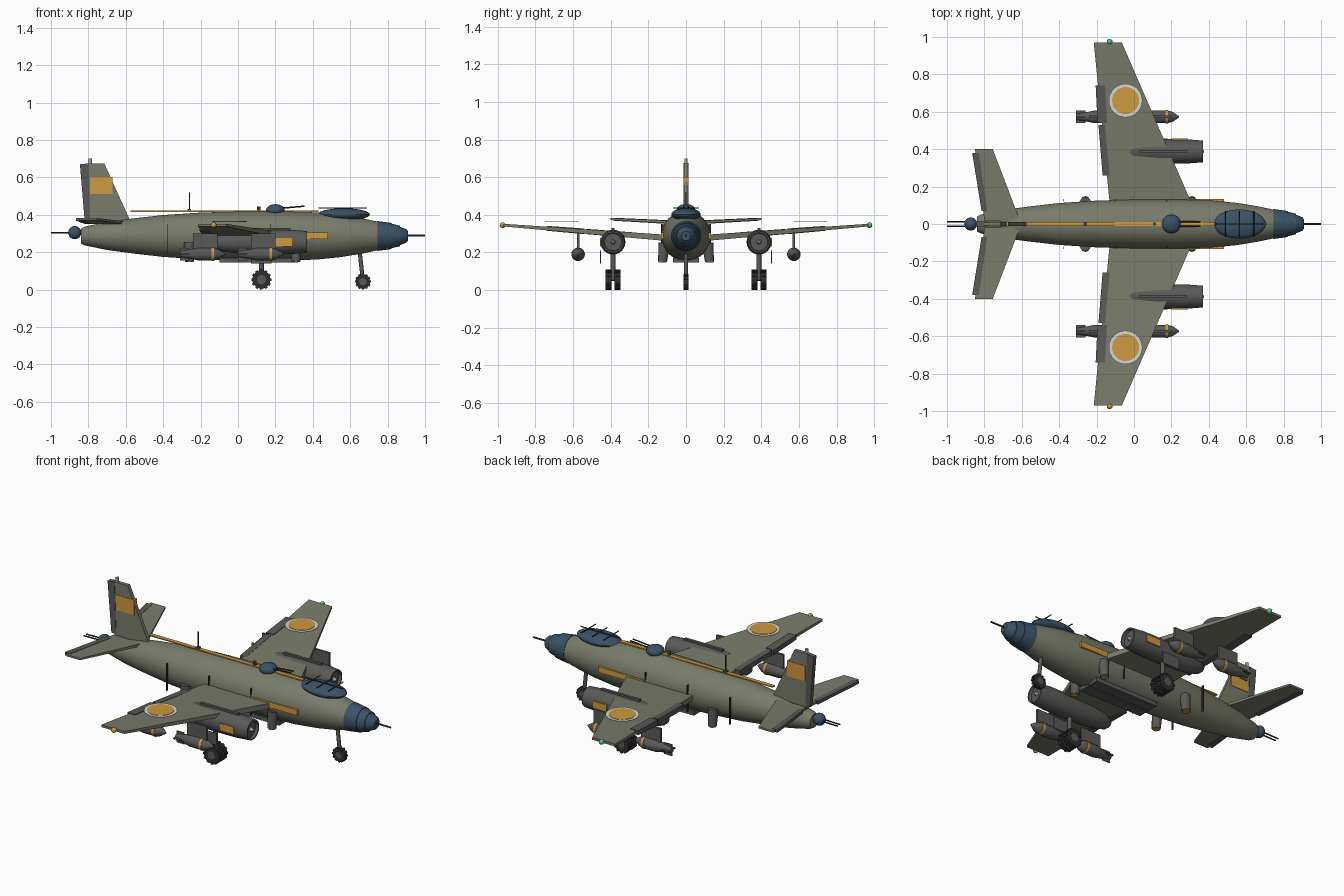
import bpy, bmesh, math
from mathutils import Matrix, Vector

cube = bpy.data.objects.get("Cube")
if cube:
    bpy.data.objects.remove(cube, do_unlink=True)


def material(name, r, g, b):
    m = bpy.data.materials.new(name)
    m.use_nodes = True
    m.diffuse_color = (r, g, b, 1)
    m.node_tree.nodes["Principled BSDF"].inputs["Base Color"].default_value = (r, g, b, 1)
    return m


olive = material("olive paint", .19, .2, .145)
grey = material("dark grey metal", .1, .1, .098)
black = material("black rubber", .028, .028, .028)
blue = material("blue glass", .042, .085, .135)
orange = material("orange paint", .62, .32, .05)
white = material("white paint", .66, .66, .63)
green = material("green light", .09, .56, .19)
silver = material("silver metal", .36, .36, .36)


def finish(name, bm, mat, smooth=True):
    """Turn a bmesh into a named, coloured object."""
    bmesh.ops.recalc_face_normals(bm, faces=bm.faces)
    mesh = bpy.data.meshes.new(name)
    bm.to_mesh(mesh)
    bm.free()
    mesh.materials.append(mat)
    obj = bpy.data.objects.new(name, mesh)
    bpy.context.collection.objects.link(obj)
    if smooth:
        bpy.ops.object.select_all(action='DESELECT')
        obj.select_set(True)
        bpy.context.view_layer.objects.active = obj
        bpy.ops.object.shade_smooth_by_angle(angle=math.radians(30))
    return obj


def box(name, mat, x, y, z):
    """Box from three (low, high) ranges."""
    bm = bmesh.new()
    bmesh.ops.create_cube(bm, size=1)
    for v in bm.verts:
        v.co = [(r[0] + r[1]) / 2 + c * (r[1] - r[0]) for r, c in zip((x, y, z), v.co)]
    return finish(name, bm, mat, False)


def ball(name, mat, centre, radii):
    bm = bmesh.new()
    bmesh.ops.create_uvsphere(bm, u_segments=24, v_segments=14, radius=1)
    for v in bm.verts:
        v.co = Vector(centre) + Vector(c * r for c, r in zip(v.co, radii))
    return finish(name, bm, mat)


def rod(name, mat, start, end, radius, end_radius=None, sides=16):
    """Cylinder or cone between two points."""
    a, b = Vector(start), Vector(end)
    bm = bmesh.new()
    bmesh.ops.create_cone(bm, cap_ends=True, segments=sides, radius1=radius,
                          radius2=radius if end_radius is None else end_radius, depth=(b - a).length)
    turn = (b - a).to_track_quat('Z', 'Y').to_matrix().to_4x4()
    bm.transform(Matrix.Translation((a + b) / 2) @ turn)
    return finish(name, bm, mat)


def revolve(name, mat, profile, y, z, sides=32):
    """Body of revolution along x from (x, radius) pairs."""
    bm = bmesh.new()
    rings = []
    for x, r in profile:
        angles = [math.tau * i / sides for i in range(sides)]
        rings.append([bm.verts.new((x, y + r * math.cos(a), z + r * math.sin(a))) for a in angles])
    for a, b in zip(rings, rings[1:]):
        for i in range(sides):
            j = (i + 1) % sides
            bm.faces.new((a[i], a[j], b[j], b[i]))
    bm.faces.new(rings[0])
    bm.faces.new(rings[-1])
    return finish(name, bm, mat)


def panel(name, mat, root, tip, side):
    """Tapered surface; each end is (rear x, front x, y, z, thickness)."""
    bm = bmesh.new()
    ends = []
    for rear, front, y, z, t in (root, tip):
        corners = ((rear, -t), (front, -t), (front, t), (rear, t))
        ends.append([bm.verts.new((x, side * y, z + h / 2)) for x, h in corners])
    for i in range(4):
        j = (i + 1) % 4
        bm.faces.new((ends[0][i], ends[0][j], ends[1][j], ends[1][i]))
    for end in ends:
        bm.faces.new(end)
    return finish(name, bm, mat, False)


def upright(name, mat, outline, thick):
    """Plate in the x-z plane, centred on y = 0."""
    bm = bmesh.new()
    face = bm.faces.new([bm.verts.new((x, -thick / 2, z)) for x, z in outline])
    new = bmesh.ops.extrude_face_region(bm, geom=[face])["geom"]
    bmesh.ops.translate(bm, vec=(0, thick, 0), verts=[v for v in new if isinstance(v, bmesh.types.BMVert)])
    return finish(name, bm, mat, False)


def wheel(name, x, y, z, radius, width):
    """Treaded tyre with hub."""
    rod(name + "_tyre", black, (x, y - width / 2, z), (x, y + width / 2, z), radius * .9, sides=24)
    rod(name + "_hub", grey, (x, y - width * .55, z), (x, y + width * .55, z), radius * .45)
    bm = bmesh.new()
    for i in range(12):
        turn = Matrix.Translation((x, y, z)) @ Matrix.Rotation(math.tau * i / 12, 4, 'Y')
        size = Matrix.Diagonal((radius * .25, width * 1.05, radius * .2, 1))
        bmesh.ops.create_cube(bm, size=1, matrix=turn @ Matrix.Translation((0, 0, radius * .9)) @ size)
    finish(name + "_tread", bm, black, False)


# Fuselage, nose and tail gun
MID = .287
revolve("fuselage", olive, [(-.84, .04), (-.82, .05), (-.7, .075), (-.55, .095), (-.4, .112), (-.2, .125),
                            (0, .131), (.25, .132), (.42, .126), (.55, .113), (.66, .095), (.75, .076)], 0, MID, 48)
revolve("glass_nose", blue, [(.745, .08), (.82, .07), (.82, .066), (.865, .055), (.865, .05), (.9, .036), (.91, .025)], 0, MID)
rod("nose_gun", black, (.9, 0, .29), (1, 0, .29), .005)
ball("tail_turret", blue, (-.873, 0, .305), (.035, .035, .035))
for s in (1, -1):
    rod("tail_gun", black, (-.88, s * .012, .305), (-1, s * .012, .303), .004)
    rod("turret_gun", black, (.2, s * .012, .433), (.355, s * .012, .446), .004)

# Canopy, dorsal turret and spine
ball("canopy", blue, (.565, 0, .402), (.14, .078, .033))
rod("canopy_rail", black, (.43, 0, .437), (.69, 0, .437), .003)
for x in (.49, .565, .64):
    rod("canopy_frame", black, (x, -.07, .436), (x, .07, .436), .003)
ball("dorsal_turret", blue, (.2, 0, .425), (.05, .05, .032))
box("spine_stripe", orange, (-.575, .43), (-.012, .012), (.416, .422))
box("mast_base", grey, (-.27, -.25), (-.01, .01), (.415, .43))
rod("mast", black, (-.26, 0, .42), (-.26, 0, .52), .003)
rod("spine_beacon", grey, (.11, 0, .415), (.11, 0, .445), .009, sides=8)

# Tail fin and rudder
upright("fin", olive, [(-.8, .35), (-.575, .365), (-.715, .675), (-.805, .675)], .022)
upright("rudder", grey, [(-.82, .37), (-.79, .37), (-.8, .675), (-.845, .67)], .026)
box("fin_flash", orange, (-.79, -.67), (-.0135, .0135), (.512, .602))
rod("fin_light", silver, (-.79, 0, .67), (-.79, 0, .7), .009)

# Belly bay doors
for s in (1, -1):
    box("bay_door", grey, (-.1, .32), sorted((s * .004, s * .07)), (.146, .17))

for s, side in ((1, "left"), (-1, "right")):
    # Wing, control surfaces, roundel and tip light
    panel(side + "_wing", olive, (-.125, .33, .06, .274, .034), (-.215, -.065, .97, .345, .014), s)
    panel(side + "_flap", grey, (-.168, -.13, .26, .29, .03), (-.19, -.155, .53, .311, .028), s)
    panel(side + "_aileron", grey, (-.195, -.145, .54, .312, .03), (-.205, -.155, .74, .328, .026), s)
    rod(side + "_roundel_rim", white, (-.045, s * .66, .363), (-.045, s * .66, .366), .09, sides=32)
    rod(side + "_roundel_disc", orange, (-.045, s * .66, .364), (-.045, s * .66, .368), .072, sides=32)
    ball(side + "_tip_light", green if s > 0 else orange, (-.13, s * .975, .345), (.015, .015, .015))

    # Tailplane and elevator
    panel(side + "_tailplane", olive, (-.8, -.61, .02, .358, .016), (-.85, -.755, .4, .377, .011), s)
    panel(side + "_elevator", grey, (-.815, -.785, .07, .36, .02), (-.865, -.83, .38, .376, .016), s)

    # Engine nacelle
    y = s * .388
    revolve(side + "_nacelle", grey, [(-.15, .02), (-.13, .036), (-.08, .051), (0, .061), (.14, .066),
                                      (.28, .065), (.37, .058), (.37, .05), (.355, .046)], y, .255)
    rod(side + "_spinner", silver, (.35, y, .255), (.375, y, .255), .014, .006)
    box(side + "_nacelle_rail", grey, (.03, .28), (y - .008, y + .008), (.31, .33))
    box(side + "_nacelle_patch", orange, (.2, .29), sorted((y + s * .06, y + s * .068)), (.232, .276))

    # Main landing gear
    rod(side + "_main_strut", grey, (.125, y, .22), (.125, y, .055), .013)
    rod(side + "_axle", grey, (.125, y - .04, .057), (.125, y + .04, .057), .008)
    for offset in (-.024, .024):
        wheel(side + "_main_wheel", .125, y + offset, .054, .054, .03)
    box(side + "_gear_door", grey, (.07, .18), sorted((s * .453, s * .457)), (.14, .21))

    # Two bombs in tandem under each wing
    y = s * .573
    for x in (-.31, 0):
        revolve(side + "_bomb", grey, [(x, .016), (x + .06, .026), (x + .1, .034), (x + .18, .034),
                                       (x + .205, .027), (x + .24, .004)], y, .19, 20)
        revolve(side + "_bomb_band", orange, [(x + .168, .036), (x + .182, .036)], y, .19, 20)
        box(side + "_bomb_pylon", grey, (x + .07, x + .2), (y - .006, y + .006), (.215, .3))
        box(side + "_bomb_fin_flat", grey, (x, x + .05), (y - .034, y + .034), (.187, .193))
        box(side + "_bomb_fin_upright", grey, (x, x + .05), (y - .003, y + .003), (.156, .224))

    # Fuselage side stripe, ribs and belly pods
    box(side + "_side_stripe", orange, (.18, .48), sorted((s * .12, s * .134)), (.272, .305))
    for x in (-.375, -.1, .175):
        box(side + "_rib", black, (x - .002, x + .002), sorted((s * .12, s * .133)), (.19, .35))
    for x in (-.26, .31):
        rod(side + "_belly_pod", grey, (x, s * .115, .25), (x, s * .125, .15), .03, .024)
        rod(side + "_pod_cap", orange, (x, s * .125, .152), (x, s * .125, .147), .02)

# Nose landing gear
rod("nose_strut", grey, (.65, 0, .21), (.668, 0, .045), .011)
wheel("nose_wheel", .668, 0, .043, .043, .024)
